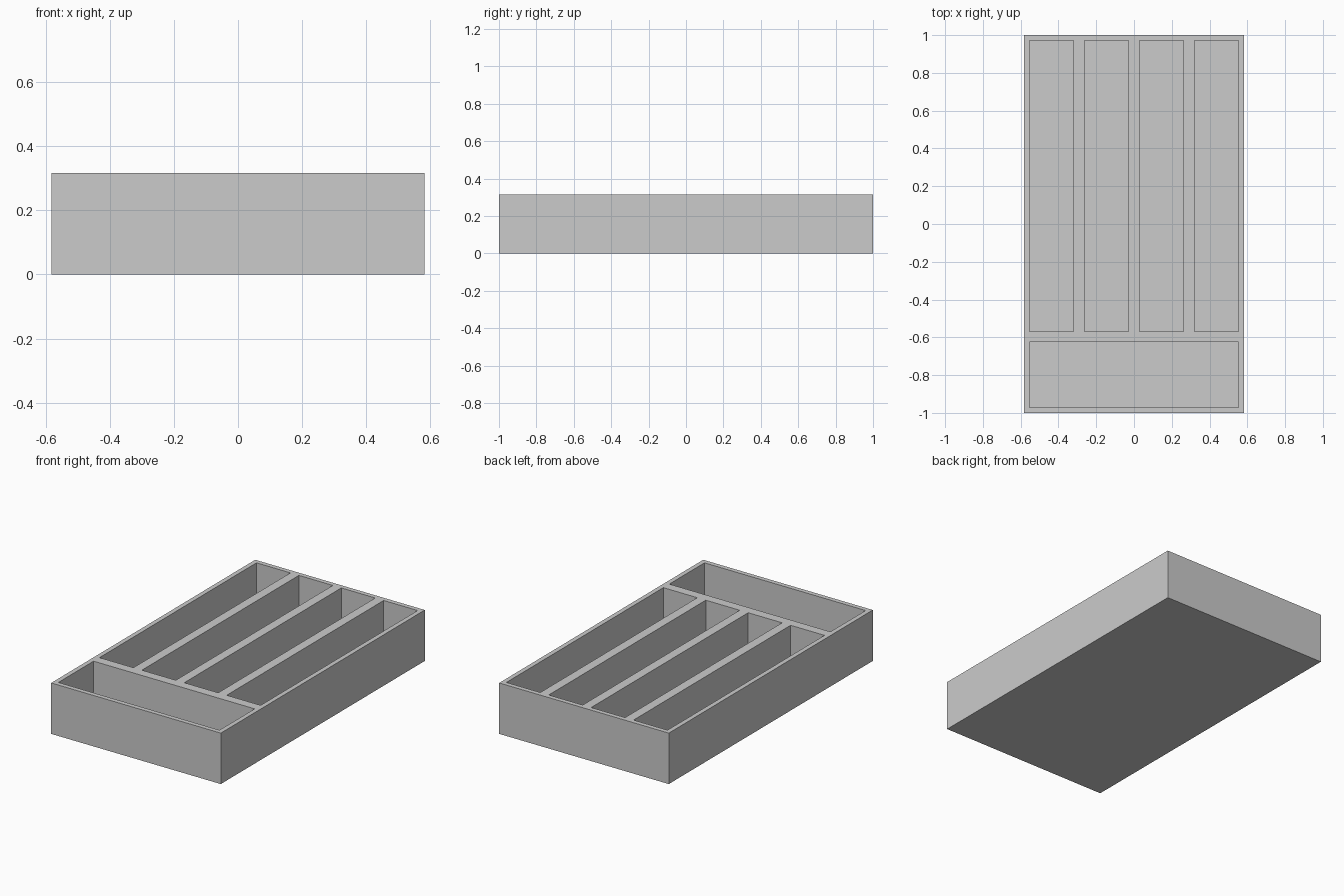
import bpy
import bmesh
from mathutils import Matrix, Vector

if "Cube" in bpy.data.objects:
    bpy.data.objects.remove(bpy.data.objects["Cube"])

W, D, H = 1.164, 2.0, 0.316     # outer size
WALL, RIB, FLOOR = 0.029, 0.058, 0.029
SPLIT = -0.568                  # front end of the long compartments
COLUMNS = 4


def add_box(bm, lo, hi):
    lo, hi = Vector(lo), Vector(hi)
    m = Matrix.Translation((lo + hi) / 2) @ Matrix.Diagonal((*(hi - lo), 1))
    bmesh.ops.create_cube(bm, size=1, matrix=m)


def make_object(name, boxes):
    bm = bmesh.new()
    for lo, hi in boxes:
        add_box(bm, lo, hi)
    mesh = bpy.data.meshes.new(name)
    bm.to_mesh(mesh)
    bm.free()
    obj = bpy.data.objects.new(name, mesh)
    bpy.context.collection.objects.link(obj)
    return obj


# Solid tray block
tray = make_object("cutlery_tray", [((-W/2, -D/2, 0), (W/2, D/2, H))])

# Front cross compartment, then the row of long compartments
x0, top = W/2 - WALL, H + 0.1
pockets = [((-x0, -D/2 + WALL, FLOOR), (x0, SPLIT - RIB, top))]
slot = (2*x0 - (COLUMNS - 1)*RIB) / COLUMNS
for i in range(COLUMNS):
    x = -x0 + i*(slot + RIB)
    pockets.append(((x, SPLIT, FLOOR), (x + slot, D/2 - WALL, top)))
cutter = make_object("compartment_cutter", pockets)
cutter.hide_render = True

# Carve the compartments and drop the cutter
mod = tray.modifiers.new("compartments", 'BOOLEAN')
mod.operation = 'DIFFERENCE'
mod.solver = 'EXACT'
mod.object = cutter
bpy.context.view_layer.objects.active = tray
bpy.ops.object.modifier_apply(modifier=mod.name)
bpy.data.objects.remove(cutter)
